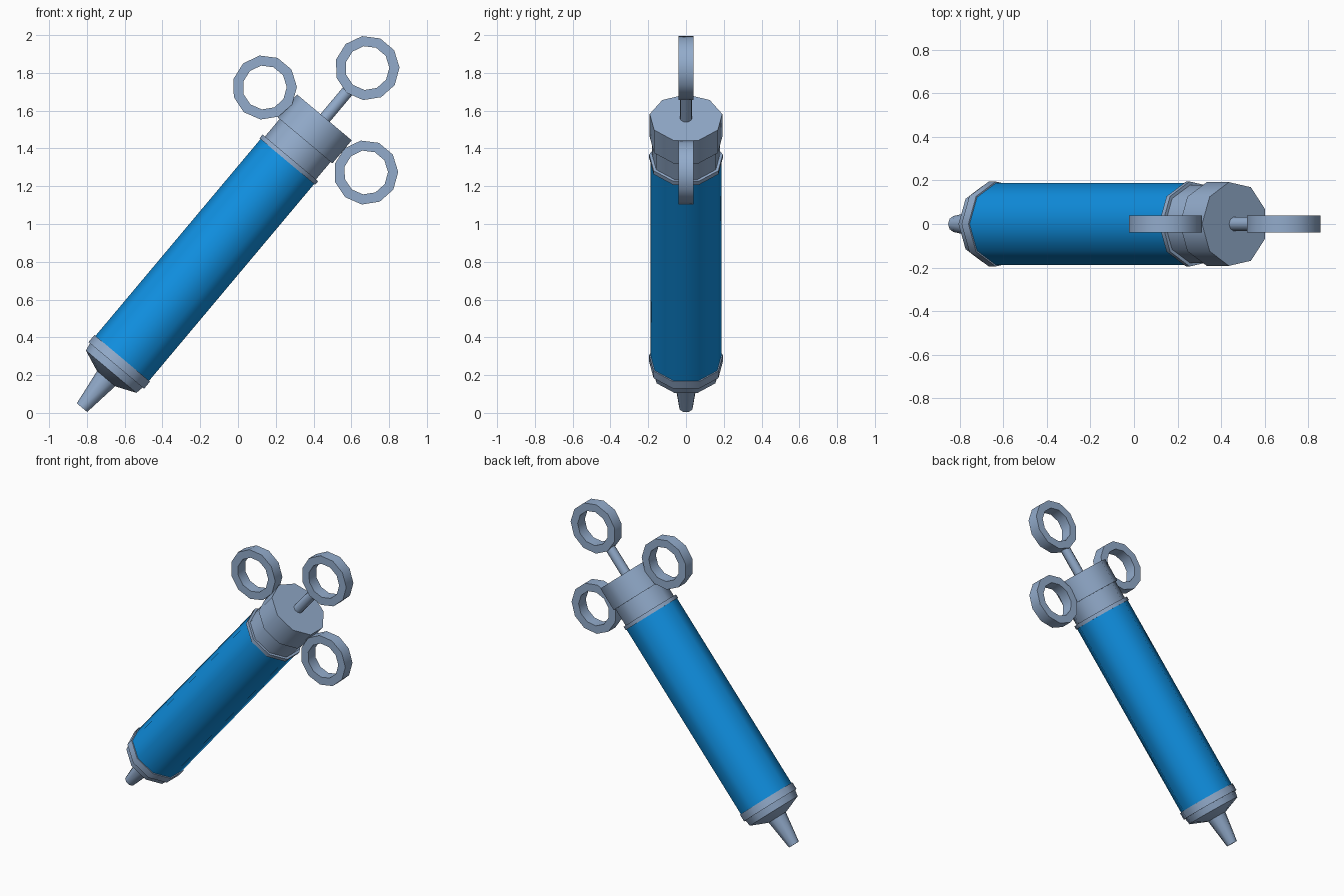
import bpy, bmesh, math
from mathutils import Matrix

if "Cube" in bpy.data.objects:
    bpy.data.objects.remove(bpy.data.objects["Cube"])

# Whole model is built upright (tip at origin, axis +z) and leaned 40 degrees
TILT = Matrix.Translation((-0.825, 0, 0.027)) @ Matrix.Rotation(math.radians(40), 4, 'Y')


def material(name, rgb):
    m = bpy.data.materials.new(name)
    m.diffuse_color = (*rgb, 1)
    m.use_nodes = True
    m.node_tree.nodes["Principled BSDF"].inputs["Base Color"].default_value = m.diffuse_color
    return m


METAL = material("blue_grey_metal", (0.29, 0.41, 0.60))
BLUE = material("bright_blue", (0.005, 0.28, 0.76))


def lathe(name, profile, sides, mat, local=Matrix(), closed=False):
    """Revolve (radius, height) points about z; capped unless closed loop."""
    bm = bmesh.new()
    loops = []
    for r, h in profile:
        loops.append([bm.verts.new((r * math.cos(a), r * math.sin(a), h))
                      for a in (math.pi + 2 * math.pi * i / sides for i in range(sides))])
    pairs = list(zip(loops, loops[1:]))
    if closed:
        pairs.append((loops[-1], loops[0]))
    else:
        bm.faces.new(loops[0])
        bm.faces.new(loops[-1])
    for a, b in pairs:
        for i in range(sides):
            j = (i + 1) % sides
            bm.faces.new((a[i], a[j], b[j], b[i]))
    bmesh.ops.recalc_face_normals(bm, faces=bm.faces)
    bm.transform(TILT @ local)
    me = bpy.data.meshes.new(name)
    bm.to_mesh(me)
    bm.free()
    me.materials.append(mat)
    ob = bpy.data.objects.new(name, me)
    bpy.context.collection.objects.link(ob)
    bpy.ops.object.select_all(action='DESELECT')
    ob.select_set(True)
    bpy.context.view_layer.objects.active = ob
    bpy.ops.object.shade_smooth_by_angle(angle=math.radians(42))
    return ob


# Nozzle, flared base and lower collar
lathe("nozzle", [(0.037, 0), (0.066, 0.21)], 9, METAL)
lathe("nozzle_base", [(0.066, 0.20), (0.180, 0.245), (0.188, 0.29)], 9, METAL)
lathe("lower_collar", [(0.198, 0.288), (0.198, 0.337)], 9, METAL)

# Barrel
lathe("barrel", [(0.191, 0.33), (0.191, 1.705)], 9, BLUE)

# Upper collar, neck and cap
lathe("upper_collar", [(0.198, 1.697), (0.198, 1.722)], 9, METAL)
lathe("neck", [(0.182, 1.72), (0.182, 1.85)], 9, METAL)
lathe("cap", [(0.195, 1.843), (0.195, 2.002)], 9, METAL)

# Plunger rod
lathe("plunger_rod", [(0.033, 1.99), (0.033, 2.20)], 9, METAL)

# Finger rings either side of the cap and thumb ring on the rod
section = [(0.117, -0.039), (0.171, -0.039), (0.171, 0.039), (0.117, 0.039)]
for name, s, t in (("left_finger_ring", -0.35, 1.92),
                   ("right_finger_ring", 0.35, 1.92),
                   ("thumb_ring", 0.0, 2.348)):
    # hole faces y, first vertex points down the barrel
    place = (Matrix.Translation((s, 0, t)) @ Matrix.Rotation(math.radians(-90), 4, 'Y')
             @ Matrix.Rotation(math.radians(90), 4, 'X'))
    lathe(name, section, 11, METAL, place, closed=True)
